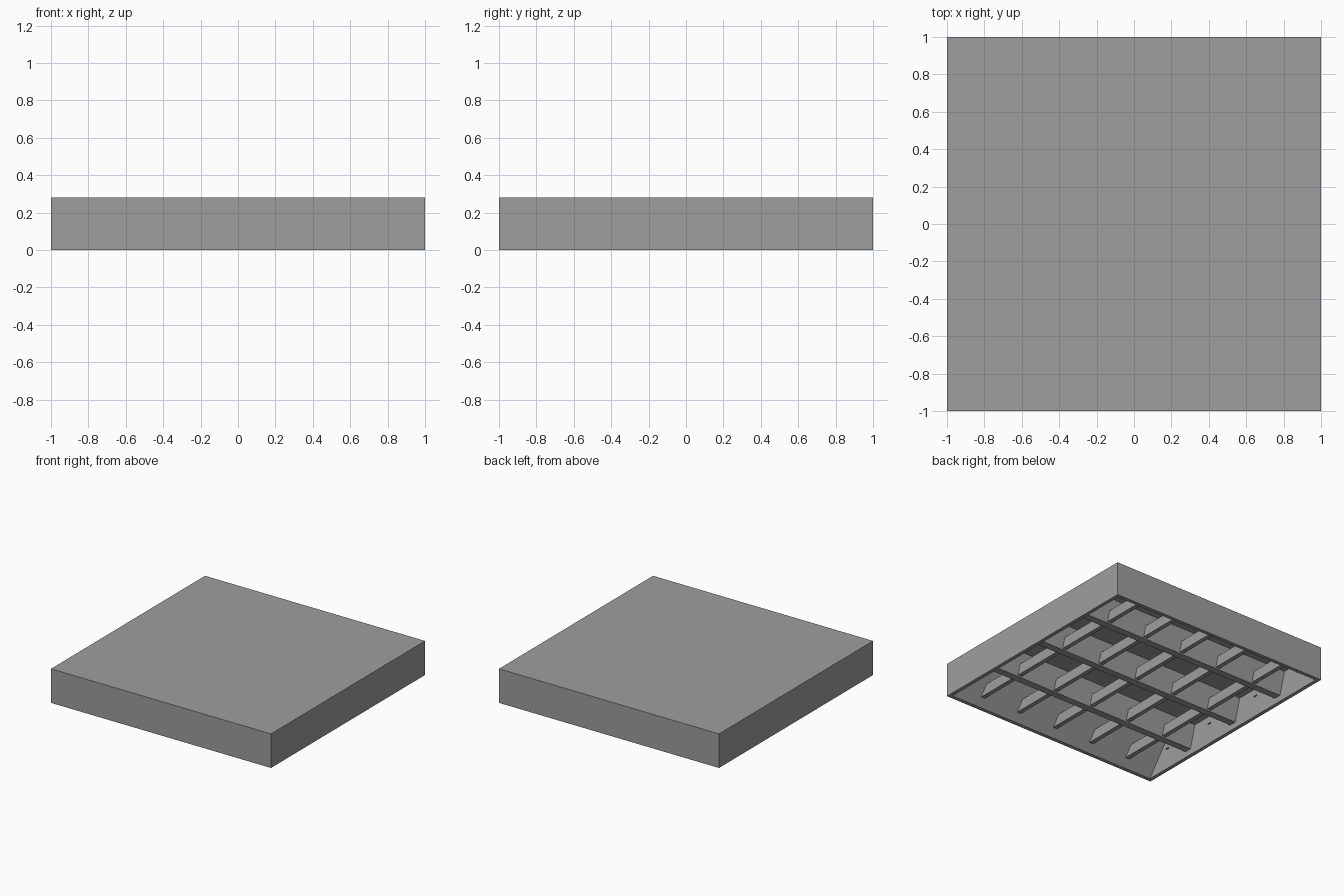
import bpy, bmesh

if "Cube" in bpy.data.objects:
    bpy.data.objects.remove(bpy.data.objects["Cube"])

grey = bpy.data.materials.new("warm grey metal")
grey.diffuse_color = (0.35, 0.34, 0.34, 1)
grey.use_nodes = True
grey.node_tree.nodes["Principled BSDF"].inputs["Base Color"].default_value = grey.diffuse_color

HEIGHT, RIM, CEILING = 0.28, 0.03, 0.235


def finish(bm, name):
    bmesh.ops.recalc_face_normals(bm, faces=bm.faces[:])
    mesh = bpy.data.meshes.new(name)
    bm.to_mesh(mesh)
    bm.free()
    mesh.materials.append(grey)
    obj = bpy.data.objects.new(name, mesh)
    bpy.context.collection.objects.link(obj)
    return obj


def blade(name, axis, at, half_len, z0, z1, low, high):
    """Louver blade along x or y, low/high = half thickness at its bottom/top."""
    bm = bmesh.new()
    bmesh.ops.create_cube(bm, size=2)
    for v in bm.verts:
        up = v.co.z > 0
        across, along = (1, 0) if axis == "x" else (0, 1)
        v.co[across] = at + v.co[across] * (high if up else low)
        v.co[along] *= half_len
        v.co.z = z1 if up else z0
    return finish(bm, name)


# Housing: closed box, hollowed from below with two sloping reflector sides
bm = bmesh.new()
bmesh.ops.create_cube(bm, size=2)
for v in bm.verts:
    v.co.z = HEIGHT if v.co.z > 0 else 0
bottom = min(bm.faces, key=lambda f: f.calc_center_median().z)
bmesh.ops.inset_region(bm, faces=[bottom], thickness=RIM, use_even_offset=True)
inner = bmesh.ops.extrude_discrete_faces(bm, faces=[bottom])["faces"][0]
for v in inner.verts:
    v.co.z = CEILING
    v.co.y *= 0.79 / 0.97
finish(bm, "housing")

# Long louver blades, tapering downwards
for i in range(3):
    blade(f"long_blade_{i + 1}", "x", (i - 1) * 0.525, 0.98, 0.05, CEILING + 0.005, 0.03, 0.085)

# Shallow cross blades between the long ones
for i in range(5):
    blade(f"cross_blade_{i + 1}", "y", (i - 2) * 0.355, 0.935, 0.06, 0.145, 0.018, 0.018)

# Small lamp pins on the end walls
for side in (-1, 1):
    for i, y in enumerate((-0.76, -0.27, 0.27, 0.76)):
        bm = bmesh.new()
        bmesh.ops.create_cube(bm, size=1)
        for v in bm.verts:
            v.co.x = side * 0.97 + v.co.x * 0.016
            v.co.y = y + v.co.y * 0.03
            v.co.z = 0.17 + v.co.z * 0.008
        finish(bm, f"lamp_pin_{'left' if side < 0 else 'right'}_{i + 1}")
